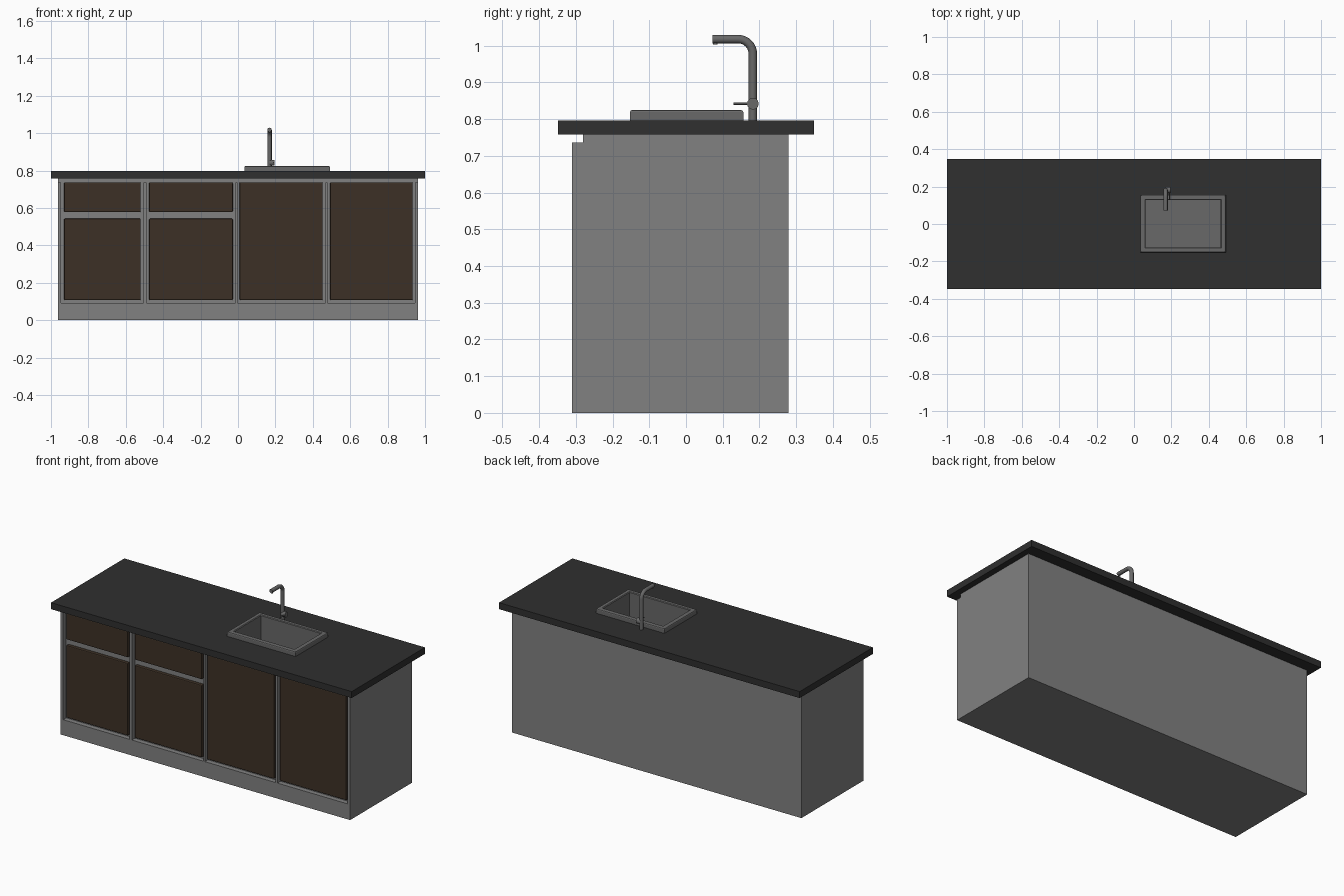
import bpy, bmesh, math

if "Cube" in bpy.data.objects:
    bpy.data.objects.remove(bpy.data.objects["Cube"])


def material(name, rgb):
    m = bpy.data.materials.new(name)
    m.diffuse_color = (*rgb, 1)
    m.use_nodes = True
    m.node_tree.nodes["Principled BSDF"].inputs["Base Color"].default_value = m.diffuse_color
    return m


DARK = material("dark_worktop", (0.029, 0.029, 0.029))
BROWN = material("brown_panel", (0.046, 0.030, 0.019))
GREY = material("grey_carcass", (0.22, 0.22, 0.22))
STEEL = material("steel", (0.14, 0.14, 0.14))


def link(name, bm, mat):
    bmesh.ops.recalc_face_normals(bm, faces=bm.faces[:])
    me = bpy.data.meshes.new(name)
    bm.to_mesh(me)
    bm.free()
    ob = bpy.data.objects.new(name, me)
    bpy.context.collection.objects.link(ob)
    me.materials.append(mat)
    return ob


def box(name, x, y, z, mat=GREY, bevel=0.0):
    bm = bmesh.new()
    bmesh.ops.create_cube(bm, size=1)
    for v in bm.verts:
        for i, (a, b) in enumerate((x, y, z)):
            v.co[i] = (a + b) / 2 + v.co[i] * (b - a)
    ob = link(name, bm, mat)
    if bevel:
        mod = ob.modifiers.new("bevel", 'BEVEL')
        mod.width = bevel
        mod.segments = 2
    return ob


def rect_loft(name, rects, closed, mat):
    """Skin rectangles (x0, x1, y0, y1, z); closed joins last to first, else caps."""
    bm = bmesh.new()
    loops = [[bm.verts.new(p) for p in ((a, c, z), (b, c, z), (b, d, z), (a, d, z))]
             for a, b, c, d, z in rects]
    pairs = list(zip(loops, loops[1:]))
    if closed:
        pairs.append((loops[-1], loops[0]))
    else:
        bm.faces.new(loops[0])
        bm.faces.new(loops[-1])
    for p, q in pairs:
        for i in range(4):
            j = (i + 1) % 4
            bm.faces.new((p[i], p[j], q[j], q[i]))
    return link(name, bm, mat)


def tube(name, points, radius):
    cu = bpy.data.curves.new(name, 'CURVE')
    cu.dimensions = '3D'
    cu.bevel_depth = radius
    cu.bevel_resolution = 4
    cu.use_fill_caps = True
    sp = cu.splines.new('POLY')
    sp.points.add(len(points) - 1)
    for p, co in zip(sp.points, points):
        p.co = (*co, 1)
    cu.materials.append(STEEL)
    ob = bpy.data.objects.new(name, cu)
    bpy.context.collection.objects.link(ob)
    return ob


# Cabinet carcass, open at the top under the worktop
W, FRONT, RECESS, BACK, TOP, LIP = 0.963, -0.31, -0.281, 0.279, 0.76, 0.737
for side, s in (("left", -1), ("right", 1)):
    xs = sorted((s * W, s * 0.946))
    box(f"{side}_side_panel", xs, (RECESS, BACK), (0, TOP))
    box(f"{side}_front_stile", xs, (FRONT, RECESS), (0.093, LIP))
box("back_panel", (-0.946, 0.946), (0.264, BACK), (0, TOP))
box("bottom_panel", (-0.946, 0.946), (RECESS, 0.264), (0, 0.02))
box("front_backing", (-0.946, 0.946), (RECESS, -0.265), (0.02, TOP))
box("plinth", (-W, W), (FRONT, RECESS), (0, 0.093))

# Dividers between the four bays
for i, (a, b) in enumerate(((-0.505, -0.489), (-0.014, -0.003), (0.467, 0.479))):
    box(f"divider_{i + 1}", (a, b), (FRONT, RECESS), (0.093, LIP))

# Drawer and door fronts
bays = ((-0.93, -0.52), (-0.475, -0.028), (0.008, 0.453), (0.492, 0.934))
for i, x in enumerate(bays):
    has_drawer = i < 2
    box(f"door_{i + 1}", x, (-0.305, RECESS), (0.108, 0.543 if has_drawer else LIP), BROWN, 0.005)
    if has_drawer:
        box(f"drawer_front_{i + 1}", x, (-0.305, RECESS), (0.578, LIP), BROWN, 0.005)

# Worktop with an opening for the sink
outer, hole = (-1, 1, -0.348, 0.348), (0.054, 0.472, -0.138, 0.14)
rect_loft("worktop", [(*outer, 0.758), (*outer, 0.797), (*hole, 0.797), (*hole, 0.758)], True, DARK)


# Sink: outer bowl, raised rim with softened edge, inner bowl
def inset(d):
    return (0.034 + d, 0.491 - d, -0.153 + d, 0.156 - d)


rect_loft("sink", [(*inset(0.024), 0.655), (*inset(0.024), 0.797), (*inset(0), 0.797),
                   (*inset(0), 0.819), (*inset(0.002), 0.823), (*inset(0.006), 0.825),
                   (*inset(0.024), 0.825), (*inset(0.028), 0.821),
                   (*inset(0.028), 0.66)], False, STEEL)

# Tap: upright with rounded bend, nozzle, valve hub and lever
TX, TY, TZ, R = 0.169, 0.182, 1.018, 0.04
path = [(TX, TY, 0.79)]
for k in range(11):
    t = math.radians(9 * k)
    path.append((TX, TY - R + R * math.cos(t), TZ - R + R * math.sin(t)))
path.append((TX, 0.072, TZ))
tube("tap_spout", path, 0.0115)
tube("tap_nozzle", [(TX, 0.08, 1.014), (TX, 0.08, 1.003)], 0.006)
tube("tap_valve_hub", [(TX, TY, 0.842), (0.195, TY, 0.842)], 0.016)
tube("tap_lever", [(0.189, TY, 0.842), (0.189, 0.13, 0.842)], 0.003)
